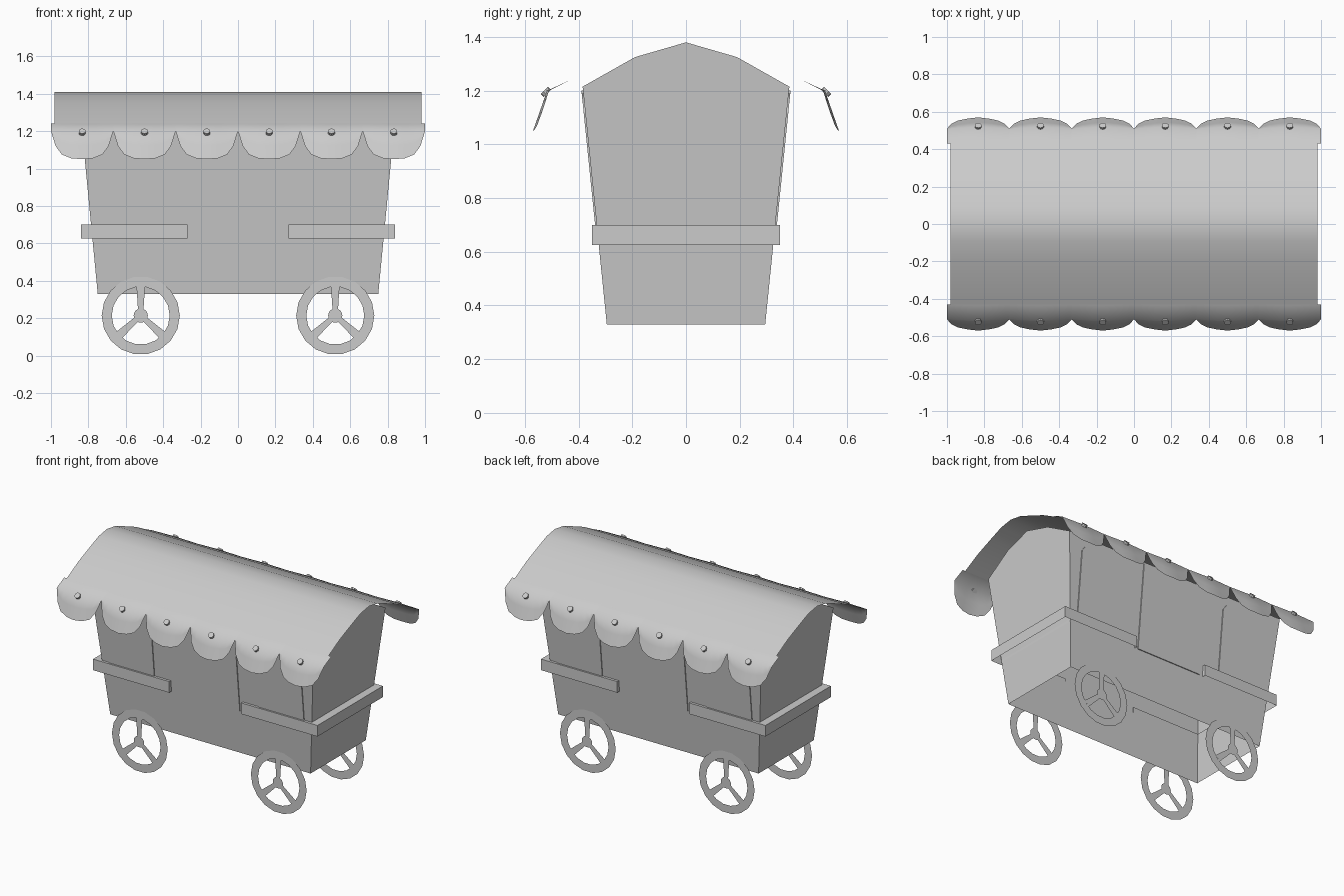
import bpy, bmesh, math
from mathutils import Vector, Matrix

if "Cube" in bpy.data.objects:
    bpy.data.objects.remove(bpy.data.objects["Cube"], do_unlink=True)

grey = bpy.data.materials.new("plain grey")
grey.use_nodes = True
grey.diffuse_color = (0.6, 0.6, 0.6, 1)
grey.node_tree.nodes["Principled BSDF"].inputs["Base Color"].default_value = (0.6, 0.6, 0.6, 1)


def build(name, verts, faces, mirror=(False, False), smooth=False):
    """Make a mesh part, optionally mirrored across x and y."""
    mesh = bpy.data.meshes.new(name)
    mesh.from_pydata([tuple(v) for v in verts], [], faces)
    mesh.materials.append(grey)
    obj = bpy.data.objects.new(name, mesh)
    bpy.context.collection.objects.link(obj)
    if any(mirror):
        mod = obj.modifiers.new("Mirror", "MIRROR")
        mod.use_axis = (mirror[0], mirror[1], False)
        mod.use_mirror_merge = False
    if smooth:
        bpy.ops.object.select_all(action="DESELECT")
        obj.select_set(True)
        bpy.context.view_layer.objects.active = obj
        bpy.ops.object.shade_smooth_by_angle(angle=math.radians(50))
    return obj


def grid_faces(columns, rows):
    return [(i * rows + j, (i + 1) * rows + j, (i + 1) * rows + j + 1, i * rows + j + 1)
            for i in range(columns - 1) for j in range(rows - 1)]


def wall_y(z):
    """Half depth of the leaning side wall at a height."""
    return 0.295 + 0.09 * (z - 0.33) / 0.885


# Body: open-bottomed leaning walls with gabled ends
gable = [(0.75, -0.295, 0.33), (0.75, 0.295, 0.33), (0.835, 0.385, 1.215),
         (0.845, 0.19, 1.325), (0.85, 0, 1.38), (0.845, -0.19, 1.325), (0.835, -0.385, 1.215)]
build("end_walls", gable, [tuple(range(7))], (True, False))
front = [gable[0], gable[6]]
front = [(-x, y, z) for x, y, z in front] + front
build("side_walls", front, [(0, 2, 3, 1)], (False, True))


# Door and arched window panels on both long sides
def panel(name, outline, mirror):
    n = len(outline)
    verts = [(x, -wall_y(z) - off, z) for off in (0.006, 0) for x, z in outline]
    faces = [tuple(range(n))]
    faces += [(i, i + n, (i + 1) % n + n, (i + 1) % n) for i in range(n)]
    build(name, verts, faces, mirror)


panel("door", [(-0.245, 0.63), (0.245, 0.63), (0.245, 1.2), (-0.245, 1.2)], (False, True))
arch = [(0.56 + 0.17 * math.cos(a), 1.12 + 0.07 * math.sin(a))
        for a in [math.pi * i / 6 for i in range(7)]]
panel("windows", [(0.39, 0.7), (0.73, 0.7)] + arch, (True, True))

# Ledge: a U-shaped shelf around each end
plan = [(0.27, -0.35), (0.84, -0.35), (0.84, 0.35), (0.27, 0.35),
        (0.27, 0.325), (0.78, 0.325), (0.78, -0.325), (0.27, -0.325)]
n = len(plan)
build("ledges", [(x, y, z) for z in (0.625, 0.70) for x, y in plan],
      [tuple(range(n, 2 * n))] + [(i, (i + 1) % n, (i + 1) % n + n, i + n) for i in range(n)],
      (True, False))

# Roof: one curved sheet
half = [(0.43, 1.24), (0.31, 1.305), (0.19, 1.355), (0.09, 1.395)]
profile = [(-y, z) for y, z in half] + [(0, 1.41)] + half[::-1]
build("roof", [(x, y, z) for x in (-0.98, 0.98) for y, z in profile],
      grid_faces(2, len(profile)), smooth=True)

# Awning: scalloped flaps along both eaves
edge = [(0, 1.05), (0.35, 1.055), (0.65, 1.075), (0.85, 1.12), (1, 1.2)]
edge = [(-u, z) for u, z in edge[:0:-1]] + edge
width = 1 / 6
verts, faces = [], []
for k in range(6):
    base = len(verts)
    for u, low in edge:
        x = -1 + width * (2 * k + 1 + u)
        bulge = 0.015 * (1 - abs(u))
        for t in (1, 0.5, 0):
            z = low + (1.2 - low) * t
            verts.append((x, -0.51 - 0.045 * (1.2 - z) / 0.15 - bulge * (1 - t * 0.5), z))
        verts.append((x, -0.43, 1.24))
    # order each column from hem to eave
    for c in range(len(edge)):
        s = base + c * 4
        verts[s:s + 3] = verts[s:s + 3][::-1]
    faces += [tuple(base + i for i in f) for f in grid_faces(len(edge), 4)]
build("awning", verts, faces, (False, True), smooth=True)

# Buttons: a small stud on each scallop
bm = bmesh.new()
tilt = Vector((0, -0.7, 0.7)).to_track_quat("Z", "Y").to_matrix().to_4x4()
for k in range(6):
    place = Matrix.Translation((-1 + width * (2 * k + 1), -0.522, 1.195)) @ tilt
    bmesh.ops.create_cone(bm, cap_ends=True, segments=10, radius1=0.019, radius2=0.019,
                          depth=0.016, matrix=place)
buttons = build("buttons", [], [], (False, True))
bm.to_mesh(buttons.data)
bm.free()

# Wheels: flat rim, hub and three spokes
cx, cz = 0.52, 0.214
sides = 18


def polar(r, a, y):
    return (cx + r * math.cos(a), y, cz + r * math.sin(a))


angles = [2 * math.pi * i / sides for i in range(sides)]
build("wheel_rims", [polar(r, a, -0.307) for a in angles for r in (0.209, 0.155)],
      [(2 * i, 2 * i + 1, (2 * i + 3) % (2 * sides), (2 * i + 2) % (2 * sides))[::-1]
       for i in range(sides)], (True, True))
build("wheel_hubs", [polar(0.038, a, -0.316) for a in angles],
      [tuple(range(sides))], (True, True))
verts, faces = [], []
for deg in (90, -42, -138):
    a = math.radians(deg)
    across = Vector((-math.sin(a), 0, math.cos(a)))
    start = len(verts)
    for r, w in ((0.02, 0.014), (0.16, 0.023)):
        mid = Vector(polar(r, a, -0.313))
        verts += [mid - across * w, mid + across * w]
    faces.append((start, start + 2, start + 3, start + 1))
build("wheel_spokes", verts, faces, (True, True))
